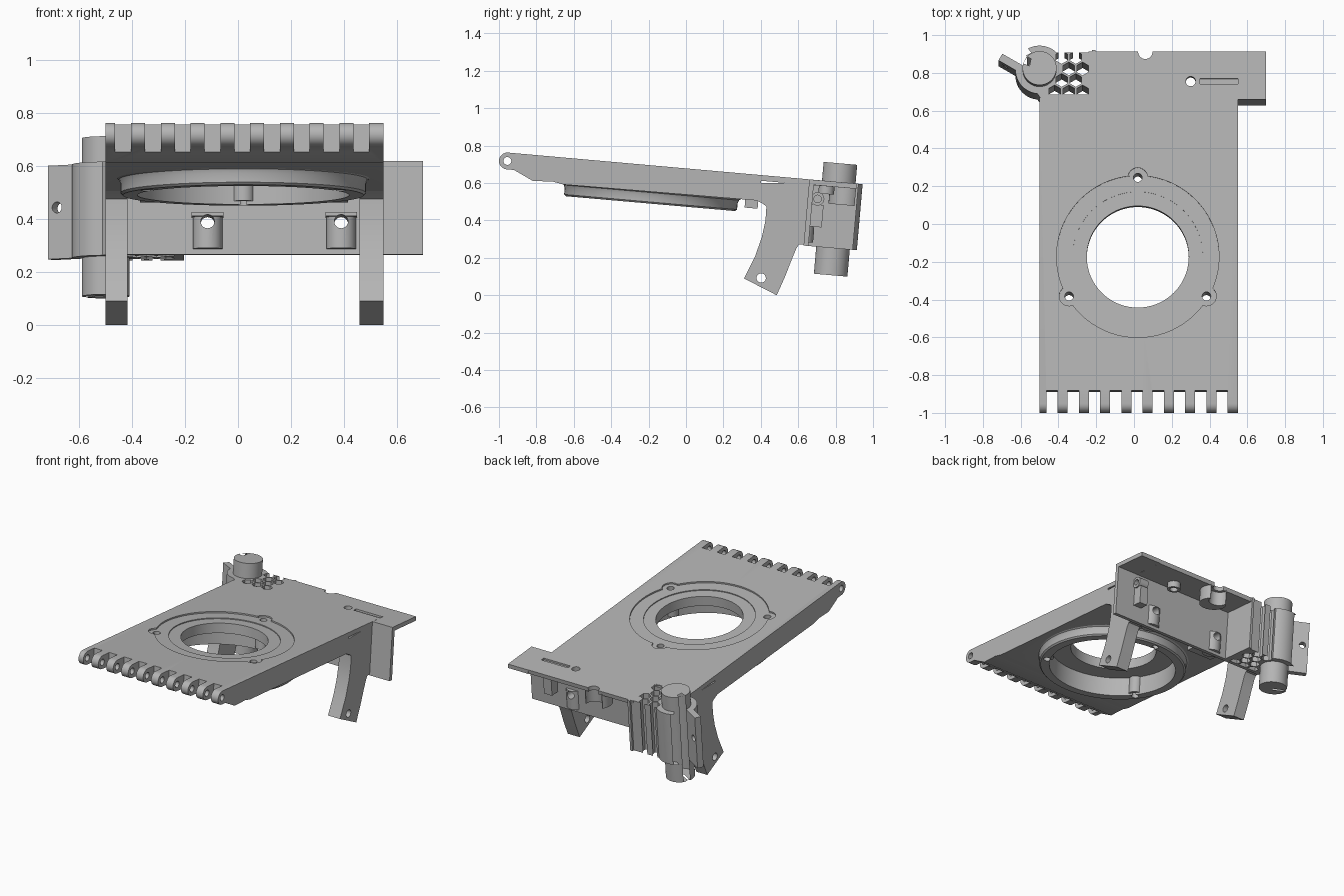
import bpy, bmesh, math
from mathutils import Matrix, Vector

if "Cube" in bpy.data.objects:
    bpy.data.objects.remove(bpy.data.objects["Cube"])

GREY = bpy.data.materials.new("plain grey")
GREY.use_nodes = True
GREY.diffuse_color = (0.46, 0.46, 0.46, 1)
GREY.node_tree.nodes["Principled BSDF"].inputs["Base Color"].default_value = GREY.diffuse_color

TOP = 0.677                      # height of the tilted top surface at y = 0
TILT = Matrix.Translation((0, 0, TOP)) @ Matrix.Rotation(math.radians(-5), 4, 'X')
DEPTH = -0.355                   # lower edge of the rear wall, below the top surface


def finish(name, bm, matrix):
    bmesh.ops.transform(bm, matrix=matrix, verts=bm.verts)
    bmesh.ops.recalc_face_normals(bm, faces=bm.faces)
    mesh = bpy.data.meshes.new(name)
    bm.to_mesh(mesh)
    bm.free()
    mesh.materials.append(GREY)
    ob = bpy.data.objects.new(name, mesh)
    bpy.context.collection.objects.link(ob)
    return ob


def prism(name, pts, lo, hi, axis='Z', matrix=TILT):
    """Extrude an outline along z (points x, y) or x (points y, z)."""
    bm = bmesh.new()
    place = (lambda p: (p[0], p[1], lo)) if axis == 'Z' else (lambda p: (lo, p[0], p[1]))
    face = bm.faces.new([bm.verts.new(place(p)) for p in pts])
    new = bmesh.ops.extrude_face_region(bm, geom=[face])["geom"]
    step = Vector((0, 0, hi - lo)) if axis == 'Z' else Vector((hi - lo, 0, 0))
    bmesh.ops.translate(bm, vec=step, verts=[v for v in new if isinstance(v, bmesh.types.BMVert)])
    return finish(name, bm, matrix)


def box(name, x, y, z):
    return prism(name, [(x[0], y[0]), (x[1], y[0]), (x[1], y[1]), (x[0], y[1])], *z)


def arc(cx, cy, r, n=32, a0=0, a1=None):
    if a1 is None:
        return [(cx + r * math.cos(a0 + math.tau * i / n), cy + r * math.sin(a0 + math.tau * i / n))
                for i in range(n)]
    return [(cx + r * math.cos(a0 + (a1 - a0) * i / n), cy + r * math.sin(a0 + (a1 - a0) * i / n))
            for i in range(n + 1)]


def disc(name, x, y, r, lo, hi, n=32):
    return prism(name, arc(x, y, r, n), lo, hi)


def lathe(name, profile, x, y, n=72):
    bm = bmesh.new()
    rings = [[bm.verts.new((x + r * math.cos(math.tau * i / n), y + r * math.sin(math.tau * i / n), z))
              for r, z in profile] for i in range(n)]
    k = len(profile)
    for i in range(n):
        a, b = rings[i], rings[(i + 1) % n]
        for j in range(k):
            bm.faces.new((a[j], b[j], b[(j + 1) % k], a[(j + 1) % k]))
    return finish(name, bm, TILT)


def boolean(ob, others, mode='DIFFERENCE'):
    for other in others:
        mod = ob.modifiers.new("cut", 'BOOLEAN')
        mod.object, mod.operation, mod.solver = other, mode, 'EXACT'
        bpy.context.view_layer.objects.active = ob
        bpy.ops.object.modifier_apply(modifier=mod.name)
        bpy.data.objects.remove(other)


def top_z(y):
    return TOP - 0.0875 * y


LEFT, RIGHT = -0.5, 0.55
WORLD = Matrix.Identity(4)

# Main slab: rounded hinge edge, thick body, thin rear overhang
outline = arc(-0.955, 0.718, 0.045, 10, math.radians(85), math.radians(265))
outline += [(-0.92, 0.67), (-0.82, 0.612), (-0.71, 0.607), (-0.655, 0.592), (0.40, 0.505)]
outline += [(0.40, top_z(0.40) - 0.03), (0.907, top_z(0.907) - 0.028), (0.912, top_z(0.912))]
slab = prism("slab", outline, LEFT, RIGHT, 'X', WORLD)

# Hinge fingers and pin bore
pitch = 0.1125
cuts = [box("cut", (-0.464 + i * pitch, -0.404 + i * pitch), (-1.1, -0.885), (-0.3, 0.1)) for i in range(9)]
cuts.append(prism("cut", arc(-0.955, 0.718, 0.021, 20), -1, 1, 'X', WORLD))

# Stepped round opening with three screw lobes
CX, CY = 0.02, -0.173
lobes = [(CX + 0.42 * math.cos(a), CY + 0.42 * math.sin(a))
         for a in (math.radians(d) for d in (90, 210, 330))]
cuts.append(disc("cut", CX, CY, 0.43, -0.008, 0.1, 72))
cuts += [disc("cut", x, y, 0.052, -0.008, 0.1) for x, y in lobes]
cuts.append(disc("cut", CX, CY, 0.345, -0.014, 0.1, 72))
cuts.append(disc("cut", CX, CY, 0.27, -0.5, 0.1, 72))
cuts.append(disc("cut", CX, CY, 0.40, -0.4, -0.08, 72))
cuts += [disc("cut", x, y, 0.023, -0.4, 0.1, 20) for x, y in lobes]

# Rear edge notch, screw hole, shallow slot, space for the clamp block
cuts.append(disc("cut", 0.06, 0.915, 0.038, -0.1, 0.1))
cuts.append(disc("cut", 0.30, 0.758, 0.026, -0.1, 0.1))
cuts.append(box("cut", (0.35, 0.615), (0.745, 0.772), (-0.012, 0.1)))
cuts.append(box("cut", (-0.6, -0.24), (0.67, 1.1), (-0.2, 0.1)))
boolean(slab, cuts)

# Collar under the opening, flared where it meets the slab
collar = lathe("collar", [(0.40, -0.11), (0.40, -0.203), (0.455, -0.203), (0.464, -0.194),
                          (0.464, -0.16), (0.47, -0.144), (0.487, -0.133), (0.487, -0.11)], CX, CY)
boolean(collar, [disc("cut", x, y, 0.023, -0.4, 0.1, 20) for x, y in lobes])
for i, (x, y) in enumerate(lobes):
    boss = disc(f"screw_boss_{i + 1}", x, y, 0.042, -0.19, -0.07)
    boolean(boss, [disc("cut", x, y, 0.023, -0.4, 0.1, 20)])
for i, x in enumerate((-0.275, 0.32)):
    box(f"under_tab_{i + 1}", (x - 0.095, x + 0.095), (0.33, 0.40), (-0.18, -0.12))

# Legs with the side cheeks that reach the rear wall
leg = [(0.38, 0.60), (0.38, 0.505), (0.41, 0.49), (0.43, 0.475), (0.425, 0.40), (0.405, 0.31),
       (0.37, 0.21), (0.31, 0.09), (0.485, 0), (0.53, 0.10), (0.565, 0.19), (0.59, 0.25),
       (0.605, 0.272), (0.63, 0.272), (0.66, 0.60)]
for name, x0, x1 in (("right_leg", LEFT, -0.418), ("left_leg", 0.46, RIGHT)):
    part = prism(name, leg, x0, x1, 'X', WORLD)
    boolean(part, [prism("cut", arc(0.402, 0.092, 0.025, 20), -1, 1, 'X', WORLD)])

# Rear wall and side tab
WALL = (0.662, 0.688)
wall = box("rear_wall", (-0.49, 0.70), WALL, (DEPTH, -0.005))
box("side_tab", (RIGHT, 0.70), (0.662, 0.917), (-0.028, 0))

# Screw posts on the wall front
post_cuts = []
for i, x in enumerate((-0.115, 0.39)):
    post = disc(f"wall_post_{i + 1}", x, 0.655, 0.056, DEPTH + 0.02, -0.205)
    cap = box("cap", (x - 0.06, x + 0.06), (0.595, 0.67), (-0.215, -0.2))
    boolean(post, [cap], 'UNION')
    bore = [prism("cut", [(x + dx, z) for dx, z in arc(0, 0, 0.026, 20)], -0.8, -0.5, 'Z',
                  TILT @ Matrix.Translation((0, 0, -0.235)) @ Matrix.Rotation(math.radians(90), 4, 'X'))
            for _ in range(2)]
    boolean(post, bore[:1])
    post_cuts += bore[1:]
boolean(wall, post_cuts)

# Bosses under the overhang and on the wall back
screw = disc("overhang_boss", 0.30, 0.758, 0.042, -0.07, -0.02)
boolean(screw, [disc("cut", 0.30, 0.758, 0.026, -0.1, 0.1)])
cup = disc("notch_boss", 0.06, 0.86, 0.085, -0.12, -0.02)
boolean(cup, [disc("cut", 0.06, 0.915, 0.06, -0.2, 0.1), box("cut", (-0.1, 0.2), (0.915, 1.1), (-0.2, 0.1))])
side = prism("side_boss", arc(0.715, -0.10, 0.036, 24), 0.50, 0.57, 'X')
boolean(side, [prism("cut", arc(0.715, -0.10, 0.02, 20), 0.4, 0.7, 'X')])
box("boss_web", (0.50, 0.56), (0.68, 0.75), (-0.25, -0.13))

# Clamp block: honeycomb body, split ring and two ears in one piece
RX, RY = -0.5, 0.82
along = Vector((math.cos(math.radians(150)), math.sin(math.radians(150))))
across = Vector((0.5, math.sin(math.radians(60))))


def ear(lo, hi, start, end):
    c = Vector((RX, RY))
    return [tuple(c + along * a + across * b) for a, b in ((start, lo), (end, lo), (end, hi), (start, hi))]


SPAN = (DEPTH, 0)
clamp = box("clamp_block", (-0.498, -0.235), (0.664, 0.912), SPAN)
boolean(clamp, [disc("ring", RX, RY, 0.128, *SPAN, 48),
                prism("ear", ear(0.02, 0.085, 0.05, 0.213), *SPAN),
                prism("ear", ear(-0.066, -0.025, 0.05, 0.213), *SPAN),
                prism("web", [(-0.612, 0.78), (-0.53, 0.72), (-0.503, 0.68), (-0.49, 0.664),
                              (-0.44, 0.70), (-0.5, 0.80)], *SPAN)], 'UNION')
holes = [disc("cut", RX, RY, 0.09, -0.5, 0.1, 48),
         prism("cut", ear(-0.025, 0.02, 0, 0.3), -0.5, 0.1)]
for row, xs in enumerate(((-0.42, -0.345, -0.272), (-0.383, -0.308), (-0.345, -0.272), (-0.383, -0.308))):
    holes += [prism("cut", arc(x, 0.703 + row * 0.061, 0.035, 6, math.radians(90)), -0.5, 0.1) for x in xs]
bolt = Matrix.Translation((RX + along.x * 0.175, RY + along.y * 0.175, -0.16)) \
    @ Matrix.Rotation(math.radians(-30), 4, 'Z') @ Matrix.Rotation(math.radians(90), 4, 'X')
holes.append(prism("cut", arc(0, 0, 0.021, 20), -0.2, 0.2, 'Z', TILT @ bolt))
boolean(clamp, holes)

# Thin rib at the block corner
box("corner_rib", (-0.236, -0.205), (0.688, 0.912), (DEPTH, -0.02))
box("rib_edge", (-0.222, -0.205), (0.90, 0.926), (DEPTH, 0))

# Smooth the curved walls and keep edges crisp
bpy.ops.object.select_all(action='DESELECT')
for ob in bpy.context.collection.objects:
    if ob.type == 'MESH' and GREY.name in ob.data.materials:
        ob.select_set(True)
        bpy.context.view_layer.objects.active = ob
bpy.ops.object.shade_smooth_by_angle(angle=math.radians(30))
